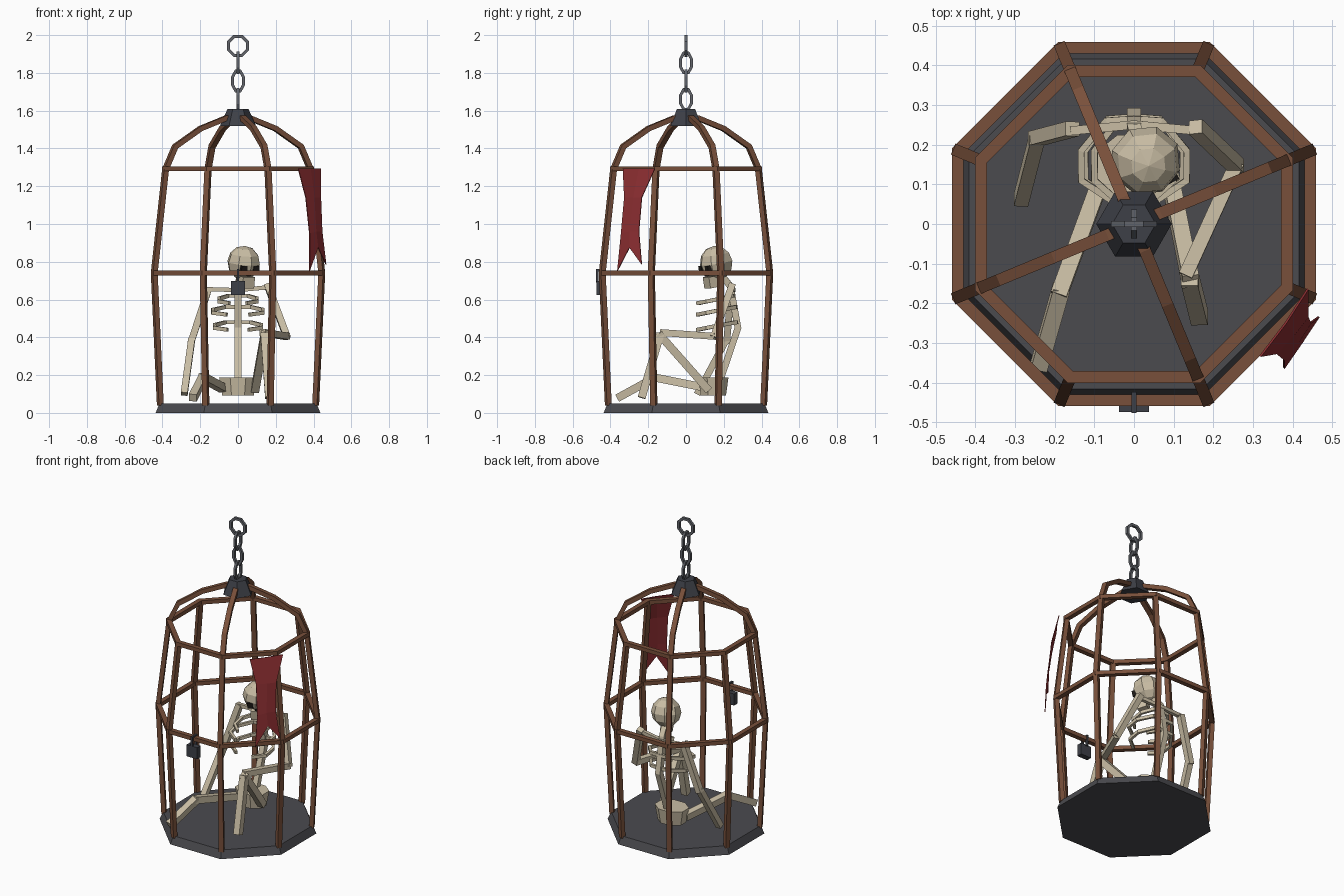
import bpy, bmesh, math
from mathutils import Vector, Matrix

cube = bpy.data.objects.get("Cube")
if cube:
    bpy.data.objects.remove(cube, do_unlink=True)


def material(name, srgb):
    m = bpy.data.materials.new(name)
    m.use_nodes = True
    col = [(c / 255) ** 2.2 for c in srgb] + [1]
    m.diffuse_color = col
    m.node_tree.nodes["Principled BSDF"].inputs["Base Color"].default_value = col
    return m


BASE = material("dark slate", (76, 76, 80))
IRON = material("dark iron", (64, 66, 73))
CHAIN = material("chain steel", (98, 101, 107))
RUST = material("rusty brown", (120, 81, 61))
BONE = material("old bone", (200, 188, 163))
CLOTH = material("faded red cloth", (140, 50, 53))
DARK = material("socket black", (35, 32, 30))


def finish(bm, name, mat):
    bmesh.ops.recalc_face_normals(bm, faces=bm.faces)
    me = bpy.data.meshes.new(name)
    bm.to_mesh(me)
    bm.free()
    me.materials.append(mat)
    ob = bpy.data.objects.new(name, me)
    bpy.context.collection.objects.link(ob)
    return ob


def add_sweep(bm, path, w, h, side, closed=False):
    """Mitred rectangular bar: w along side, h across it."""
    pts = [Vector(p) for p in path]
    n, rows = len(pts), []
    for i, p in enumerate(pts):
        a = pts[i - 1] if i or closed else p
        b = pts[(i + 1) % n] if i < n - 1 or closed else p
        d1, d2 = (p - a).normalized(), (b - p).normalized()
        t = (d1 + d2).normalized()
        s = Vector(side)
        s = (s - s.dot(t) * t).normalized()
        k = 1 / max(0.6, t.dot(d2 if d2.length else d1))
        u = t.cross(s) * h / 2 * k
        s = s * w / 2
        rows.append([bm.verts.new(p + v) for v in (s + u, u - s, -s - u, s - u)])
    for i in range(n if closed else n - 1):
        r, q = rows[i], rows[(i + 1) % n]
        for j in range(4):
            bm.faces.new((r[j], r[(j + 1) % 4], q[(j + 1) % 4], q[j]))
    if not closed:
        bm.faces.new(rows[0])
        bm.faces.new(rows[-1])


def bar(name, path, w, h, side, mat, closed=False):
    bm = bmesh.new()
    add_sweep(bm, path, w, h, side, closed)
    return finish(bm, name, mat)


def prism(name, sides, r1, r2, z1, z2, mat, turn=0.0, centre=(0, 0), squash=1.0):
    bm = bmesh.new()
    bmesh.ops.create_cone(bm, cap_ends=True, segments=sides, radius1=r1, radius2=r2, depth=z2 - z1)
    bmesh.ops.rotate(bm, verts=bm.verts, matrix=Matrix.Rotation(turn, 3, "Z"))
    bmesh.ops.scale(bm, verts=bm.verts, vec=(1, squash, 1))
    bmesh.ops.translate(bm, verts=bm.verts, vec=(*centre, (z1 + z2) / 2))
    return finish(bm, name, mat)


def box(name, size, mat, matrix):
    bm = bmesh.new()
    bmesh.ops.create_cube(bm, size=1)
    bmesh.ops.scale(bm, verts=bm.verts, vec=size)
    bmesh.ops.transform(bm, verts=bm.verts, matrix=matrix)
    return finish(bm, name, mat)


def link(name, rx, rz, thick, z, mat, turn):
    """Low-poly chain link standing upright."""
    path = []
    for i in range(8):
        a = math.tau * (i + 0.5) / 8
        path.append((rx * math.cos(a) * math.cos(turn), rx * math.cos(a) * math.sin(turn),
                     z + rz * math.sin(a)))
    return bar(name, path, thick, thick, (-math.sin(turn), math.cos(turn), 0), mat, True)


# Cage floor, posts and hoops
corner = math.radians(22.5)
prism("cage_floor", 8, 0.472, 0.45, 0, 0.05, BASE, corner)


def polar(r, z, a):
    return (r * math.cos(a), r * math.sin(a), z)


posts = [(0.445, 0.04), (0.48, 0.74), (0.415, 1.29)]
ribs = [(0.36, 1.41), (0.215, 1.505), (0.07, 1.56), (0.03, 1.565)]
for k in range(8):
    a = corner + k * math.pi / 4
    profile = posts + (ribs if k % 2 == 0 else [])
    bar(f"cage_post_{k + 1}", [polar(r, z, a) for r, z in profile], 0.03, 0.027,
        (-math.sin(a), math.cos(a), 0), RUST)
for name, r, z in (("middle_hoop", 0.481, 0.74), ("upper_hoop", 0.418, 1.292)):
    bar(name, [polar(r, z, corner + k * math.pi / 4) for k in range(8)],
        0.025, 0.03, (0, 0, 1), RUST, True)

# Cap and hanging chain
prism("cage_cap", 6, 0.095, 0.055, 1.52, 1.61, IRON, math.pi / 6)
for i, z in enumerate((1.66, 1.757, 1.853)):
    link(f"chain_link_{i + 1}", 0.031, 0.057, 0.015, z, CHAIN, math.pi / 2 if i % 2 == 0 else 0)
link("hanging_ring", 0.054, 0.054, 0.016, 1.943, CHAIN, 0)

# Padlock on the front
box("padlock_body", (0.076, 0.035, 0.075), IRON, Matrix.Translation((0, -0.456, 0.662)))
bar("padlock_shackle", [(0, -0.47, 0.69), (0, -0.47, 0.755), (0, -0.43, 0.755), (0, -0.43, 0.69)],
    0.012, 0.012, (1, 0, 0), IRON)

# Torn banner: rows of left edge, middle, right edge
rows = [
    [(0.32, -0.335, 1.295), (0.385, -0.25, 1.295), (0.44, -0.165, 1.295)],
    [(0.36, -0.328, 1.14), (0.405, -0.28, 1.14), (0.44, -0.235, 1.14)],
    [(0.38, -0.345, 0.95), (0.415, -0.30, 0.96), (0.447, -0.25, 0.96)],
    [(0.38, -0.365, 0.75), (0.425, -0.30, 0.875), (0.468, -0.235, 0.785)],
]
bm = bmesh.new()
grid = [[bm.verts.new(p) for p in row] for row in rows]
for upper, lower in zip(grid, grid[1:]):
    for j in range(2):
        bm.faces.new((upper[j], lower[j], lower[j + 1], upper[j + 1]))
banner = finish(bm, "banner", CLOTH)
banner.modifiers.new("thickness", "SOLIDIFY").thickness = 0.005

# Skeleton trunk
prism("pelvis", 8, 0.09, 0.108, 0.092, 0.187, BONE, corner, (0, 0.145), 0.8)
bar("spine", [(0, 0.18, 0.17), (0, 0.275, 0.45), (0, 0.235, 0.67), (0.015, 0.18, 0.74)],
    0.035, 0.035, (1, 0, 0), BONE)
for i, (z, r, back) in enumerate(((0.62, 0.105, 0.25), (0.56, 0.14, 0.265), (0.48, 0.13, 0.27))):
    bm = bmesh.new()
    for s in (-1, 1):
        path = [(0, back, z), (s * 0.5 * r, back - 0.005, z), (s * 0.95 * r, 0.185, z - 0.015),
                (s * 0.95 * r, 0.11, z - 0.03), (s * 0.42 * r, 0.06, z - 0.04)]
        add_sweep(bm, path, 0.02, 0.016, (0, 0, 1))
    finish(bm, f"rib_pair_{i + 1}", BONE)
bar("collar_bone", [(-0.16, 0.235, 0.655), (0, 0.25, 0.65), (0.16, 0.235, 0.665)],
    0.022, 0.022, (0, 0, 1), BONE)

# Limbs, each a pair of straight bones
limbs = {
    "right_upper_arm": ((-0.155, 0.24, 0.66), (-0.25, 0.215, 0.37)),
    "right_forearm": ((-0.245, 0.215, 0.39), (-0.285, 0.06, 0.10)),
    "left_upper_arm": ((0.155, 0.245, 0.68), (0.26, 0.145, 0.40)),
    "left_forearm": ((0.26, 0.155, 0.405), (0.13, -0.13, 0.425)),
    "right_thigh": ((-0.08, 0.12, 0.13), (-0.19, -0.18, 0.19)),
    "right_shin": ((-0.183, -0.16, 0.19), (-0.24, -0.36, 0.08)),
    "left_thigh": ((0.09, 0.12, 0.12), (0.143, -0.145, 0.42)),
    "left_shin": ((0.14, -0.135, 0.42), (0.165, -0.235, 0.08)),
}
for name, path in limbs.items():
    width = 0.036 if "arm" in name else 0.042
    bar(name, path, width, width, (1, 0, 0), BONE)

# Skull turned towards its left, with sockets and jaw
head = (Matrix.Translation((0.03, 0.16, 0.795)) @ Matrix.Rotation(math.radians(28), 4, "Z")
        @ Matrix.Rotation(math.radians(10), 4, "X"))
bm = bmesh.new()
bmesh.ops.create_uvsphere(bm, u_segments=8, v_segments=6, radius=0.09)
bmesh.ops.transform(bm, verts=bm.verts, matrix=head)
finish(bm, "skull", BONE)
box("jaw", (0.07, 0.06, 0.06), BONE, head @ Matrix.Translation((0, -0.045, -0.095)))
for s, side in ((-1, "right"), (1, "left")):
    box(f"{side}_eye_socket", (0.034, 0.03, 0.036), DARK,
        head @ Matrix.Translation((s * 0.036, -0.067, -0.022)))
box("nose_hole", (0.016, 0.02, 0.022), DARK, head @ Matrix.Translation((0, -0.066, -0.05)))
